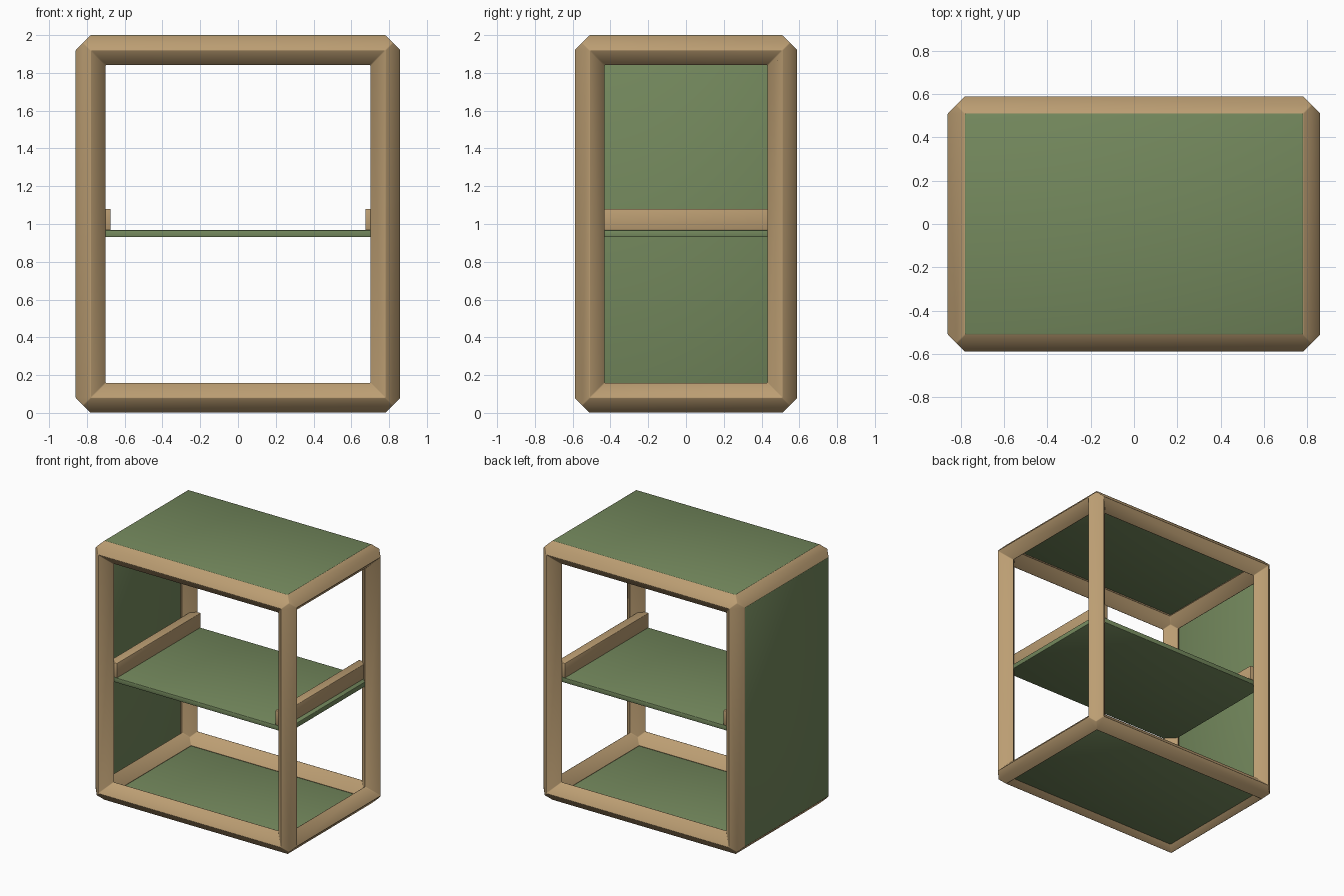
import bpy, bmesh, math
from mathutils import Vector

if "Cube" in bpy.data.objects:
    bpy.data.objects.remove(bpy.data.objects["Cube"])

H = (0.78, 0.51, 0.92)   # half distances between beam centre lines
R = 0.08                 # radius of the diamond beam section
MID = 1.0                # height of the cabinet centre


def material(name, rgb):
    m = bpy.data.materials.new(name)
    m.diffuse_color = (*rgb, 1)
    m.use_nodes = True
    m.node_tree.nodes["Principled BSDF"].inputs["Base Color"].default_value = m.diffuse_color
    return m


WOOD = material("tan_wood", (0.50, 0.34, 0.17))
GREEN = material("green_panel", (0.175, 0.25, 0.11))


def finish(bm, name, mat):
    bmesh.ops.remove_doubles(bm, verts=bm.verts, dist=1e-4)
    bmesh.ops.recalc_face_normals(bm, faces=bm.faces)
    bmesh.ops.dissolve_limit(bm, angle_limit=0.02, verts=bm.verts, edges=bm.edges)
    me = bpy.data.meshes.new(name)
    bm.to_mesh(me)
    bm.free()
    me.materials.append(mat)
    for p in me.polygons:
        p.use_smooth = True
    ob = bpy.data.objects.new(name, me)
    bpy.context.collection.objects.link(ob)
    # Fine softened edges
    bev = ob.modifiers.new("edge_bevel", "BEVEL")
    bev.width = 0.004
    bev.segments = 2
    bev.limit_method = "ANGLE"
    bev.angle_limit = math.radians(30)
    return ob


def box(name, lo, hi, mat):
    bm = bmesh.new()
    bmesh.ops.create_cube(bm, size=1)
    for v in bm.verts:
        v.co = Vector([(l + h) / 2 + c * (h - l) for l, h, c in zip(lo, hi, v.co)])
    return finish(bm, name, mat)


# Diamond section: (outward offset u, outward offset v, mitre offset along beam)
SECTION = [(R, 0, 0), (R / 2, R / 2, R / 2), (0, R, 0),
           (-R, 0, -R), (-R / 2, -R / 2, -R / 2), (0, -R, -R)]


def beam(bm, axis, su, sv):
    u, v = (axis + 1) % 3, (axis + 2) % 3
    rings = []
    for end in (-1, 1):
        ring = []
        for a, b, along in SECTION:
            p = [0, 0, 0]
            p[u] = su * (H[u] + a)
            p[v] = sv * (H[v] + b)
            p[axis] = end * (H[axis] + along)
            p[2] += MID
            ring.append(bm.verts.new(p))
        rings.append(ring)
    for i in range(6):
        j = (i + 1) % 6
        bm.faces.new((rings[0][i], rings[0][j], rings[1][j], rings[1][i]))


# Mitred frame of twelve diamond beams
bm = bmesh.new()
for axis in range(3):
    for su in (-1, 1):
        for sv in (-1, 1):
            beam(bm, axis, su, sv)
finish(bm, "frame", WOOD)

# Panels set into the frame
X, Y, T = H[0], H[1], 0.037
box("top_panel", (-X, -Y, 2 - T), (X, Y, 2), GREEN)
box("bottom_panel", (-X, -Y, 0.04), (X, Y, 0.04 + T), GREEN)
box("left_side_panel", (-X - R, -Y, R), (-X - R + T, Y, 2 - R), GREEN)

# Middle shelf with a rail along each side
box("middle_shelf", (-X, -Y, 0.93), (X, Y, 0.93 + T), GREEN)
box("left_rail", (-0.745, -Y, 0.967), (-0.675, Y, 1.08), WOOD)
box("right_rail", (0.675, -Y, 0.967), (0.745, Y, 1.08), WOOD)
